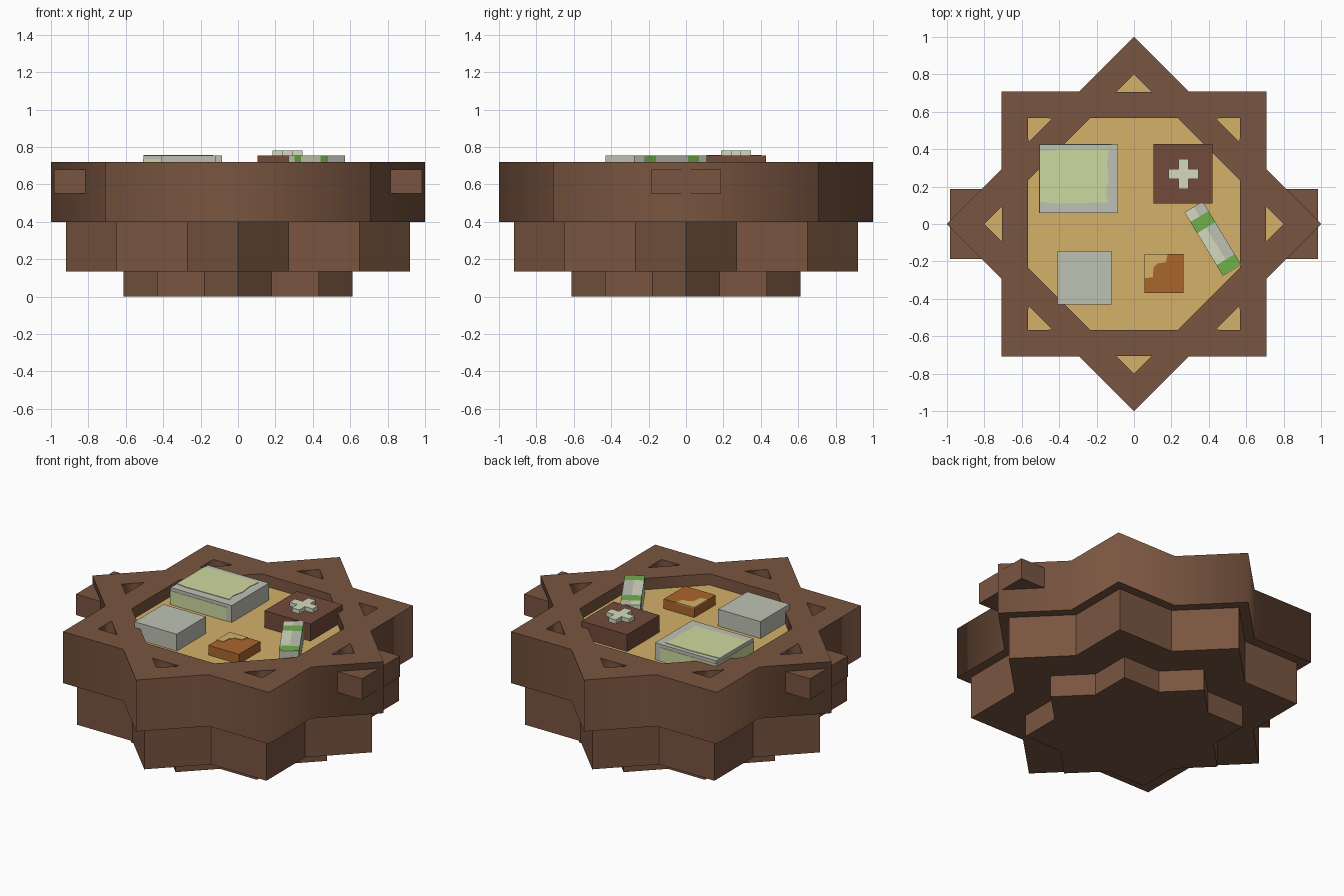
import bpy, bmesh, math
from mathutils import Matrix

if "Cube" in bpy.data.objects:
    bpy.data.objects.remove(bpy.data.objects["Cube"], do_unlink=True)


def material(name, r, g, b):
    lin = [((c / 255 + 0.055) / 1.055) ** 2.4 for c in (r, g, b)] + [1.0]
    m = bpy.data.materials.new(name)
    m.use_nodes = True
    m.diffuse_color = lin
    m.node_tree.nodes["Principled BSDF"].inputs["Base Color"].default_value = lin
    return m


BROWN = material("brown wood", 121, 85, 64)
DARK = material("dark brown", 113, 75, 59)
TAN = material("tan", 212, 177, 105)
GREY = material("pale grey", 190, 194, 180)
LIME = material("pale lime", 206, 217, 160)
CREAM = material("pale cream", 214, 218, 190)
GREEN = material("leaf green", 112, 175, 75)
ORANGE = material("orange brown", 170, 102, 44)


def prism(name, points, z0, z1, mat):
    """Upright solid over a flat outline."""
    bm = bmesh.new()
    face = bm.faces.new([bm.verts.new((x, y, z0)) for x, y in points])
    out = bmesh.ops.extrude_face_region(bm, geom=[face])
    top = [v for v in out["geom"] if isinstance(v, bmesh.types.BMVert)]
    bmesh.ops.translate(bm, verts=top, vec=(0, 0, z1 - z0))
    bmesh.ops.recalc_face_normals(bm, faces=bm.faces)
    mesh = bpy.data.meshes.new(name)
    bm.to_mesh(mesh)
    bm.free()
    mesh.materials.append(mat)
    ob = bpy.data.objects.new(name, mesh)
    bpy.context.collection.objects.link(ob)
    return ob


def box(name, x0, x1, y0, y1, z0, z1, mat):
    return prism(name, [(x0, y0), (x1, y0), (x1, y1), (x0, y1)], z0, z1, mat)


def polar(r, deg):
    a = math.radians(deg)
    return (r * math.cos(a), r * math.sin(a))


def star(r):
    """Outline of two crossed squares."""
    return [polar(r * (1 if i % 2 == 0 else 0.7654), i * 22.5) for i in range(16)]


# Stepped star base
prism("foot_tier", star(0.613), 0, 0.14, BROWN)
prism("middle_tier", star(0.92), 0.135, 0.402, BROWN)

# Upper rim: star with an octagonal opening and eight triangular ones
half = 0.0925
outlines = [star(1.0), [polar(0.612, 22.5 + 45 * i) for i in range(8)]]
for i in range(8):
    c, s = polar(1, 45 * i)
    outlines.append([(c * u - s * v, s * u + c * v)
                     for u, v in ((0.8, 0), (0.707, half), (0.707, -half))])
curve = bpy.data.curves.new("upper_rim", "CURVE")
curve.dimensions = "2D"
curve.fill_mode = "BOTH"
curve.extrude = 0.16
for pts in outlines:
    spline = curve.splines.new("POLY")
    spline.points.add(len(pts) - 1)
    for p, (x, y) in zip(spline.points, pts):
        p.co = (x, y, 0, 1)
    spline.use_cyclic_u = True
curve.materials.append(BROWN)
rim = bpy.data.objects.new("upper_rim", curve)
rim.location.z = 0.56
bpy.context.collection.objects.link(rim)
bpy.ops.object.select_all(action="DESELECT")
rim.select_set(True)
bpy.context.view_layer.objects.active = rim
bpy.ops.object.convert(target="MESH")

FLOOR = 0.65
prism("tray_floor", star(0.85), 0.6, FLOOR, TAN)

# Handle blocks beside the left and right points
for side in (-1, 1):
    for end in (-1, 1):
        xs = sorted((side * 0.815, side * 0.983))
        ys = sorted((end * 0.018, end * 0.186))
        box("handle_block", *xs, *ys, 0.55, 0.68, BROWN)

# Large box with a lime patch over the top and round the sides
box("large_box", -0.505, -0.085, 0.06, 0.425, FLOOR, 0.755, GREY)
prism("large_box_patch", [(-0.505, 0.12), (-0.44, 0.11), (-0.14, 0.115), (-0.15, 0.17),
                          (-0.135, 0.24), (-0.145, 0.32), (-0.135, 0.395), (-0.3, 0.4),
                          (-0.505, 0.39)], 0.75, 0.758, LIME)
box("large_box_band", -0.507, -0.12, 0.058, 0.427, FLOOR, 0.735, LIME)

# Small grey box
box("grey_box", -0.41, -0.12, -0.43, -0.145, FLOOR, 0.755, GREY)

# Dark box with a raised cross
box("dark_box", 0.105, 0.42, 0.11, 0.427, FLOOR, 0.755, DARK)
a, b = 0.026, 0.08
quarter = [(b, -a), (b, a), (a, a)]
cross = []
for k in range(4):
    rot = Matrix.Rotation(k * math.pi / 2, 2)
    cross += [(0.265 + (rot[0][0] * x + rot[0][1] * y), 0.267 + (rot[1][0] * x + rot[1][1] * y))
              for x, y in quarter]
prism("cross", cross, 0.755, 0.78, CREAM)

# Orange box with a tan corner
box("orange_box", 0.055, 0.265, -0.37, -0.16, FLOOR, 0.71, ORANGE)
prism("orange_box_corner", [(0.055, -0.16), (0.055, -0.29), (0.1, -0.285), (0.105, -0.23),
                            (0.13, -0.21), (0.17, -0.205), (0.18, -0.16)], 0.706, 0.713, TAN)

# Slanted packet: cream and grey halves with two green bands
length, width = 0.393, 0.114
parts = [("packet_tip", 0, 0.06, CREAM), ("packet_band", 0.06, 0.13, GREEN),
         ("packet_body", 0.13, 0.33, CREAM), ("packet_band", 0.33, length, GREEN)]
for name, u0, u1, mat in parts:
    if mat is GREEN:
        pieces = [(0, width, GREEN)]
    else:
        pieces = [(0, width / 2, CREAM), (width / 2, width, GREY)]
    for v0, v1, colour in pieces:
        ob = box(name, u0, u1, v0, v1, FLOOR, 0.755, colour)
        ob.rotation_euler.z = math.radians(-58.8)
        ob.location = (0.27, 0.062, 0)
# Plain end of the packet
end = box("packet_end", length, length + 0.004, 0, width, FLOOR, 0.754, GREY)
end.rotation_euler.z = math.radians(-58.8)
end.location = (0.27, 0.062, 0)
